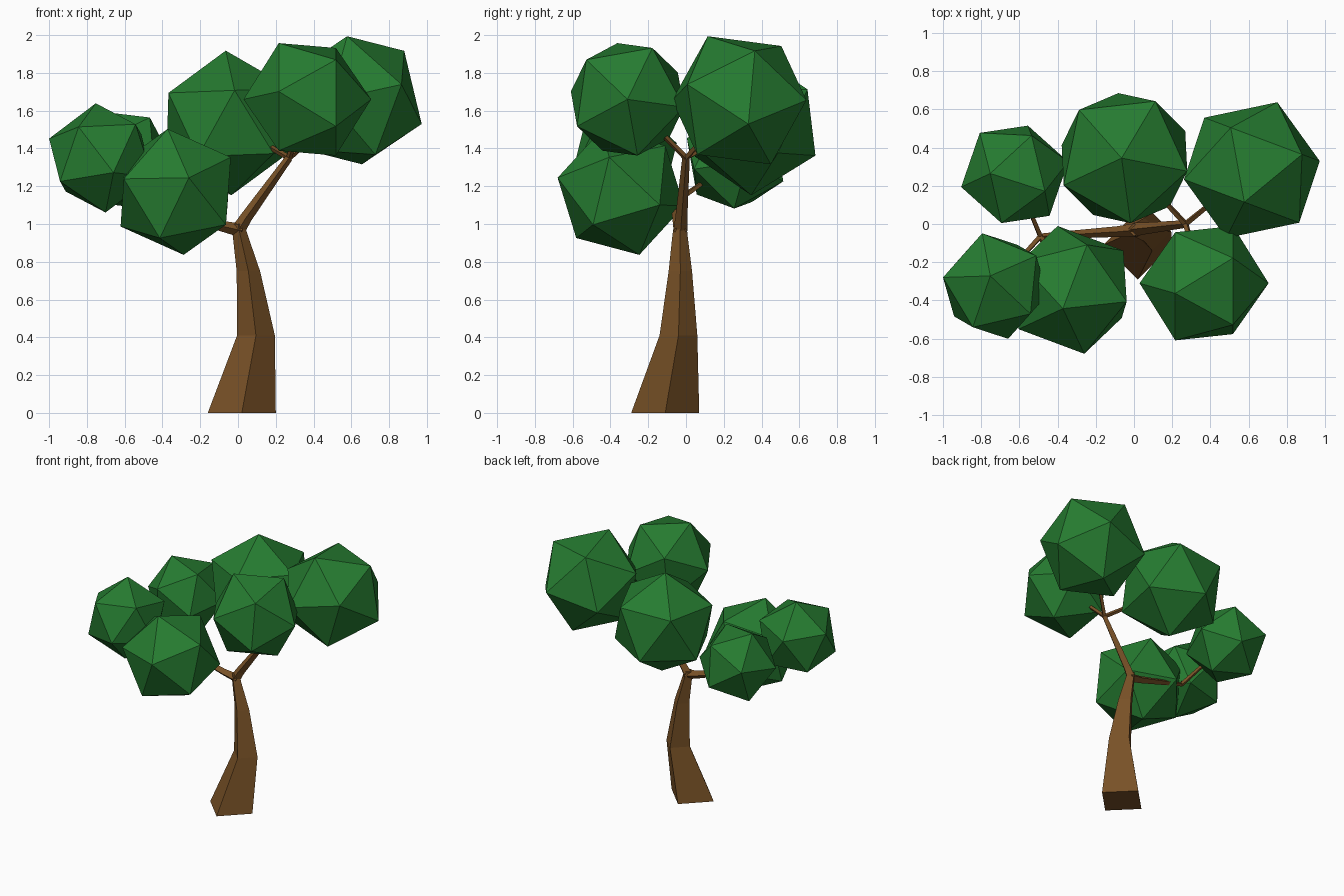
import bpy, bmesh, math
from mathutils import Vector, Matrix

if "Cube" in bpy.data.objects:
    bpy.data.objects.remove(bpy.data.objects["Cube"])


def material(name, rgb):
    m = bpy.data.materials.new(name)
    m.diffuse_color = (*rgb, 1)
    m.use_nodes = True
    m.node_tree.nodes["Principled BSDF"].inputs["Base Color"].default_value = m.diffuse_color
    return m


BARK = material("bark brown", (0.19, 0.083, 0.02))
LEAF = material("leaf green", (0.019, 0.2, 0.03))


def finish(bm, name, mat):
    bmesh.ops.recalc_face_normals(bm, faces=bm.faces)
    me = bpy.data.meshes.new(name)
    bm.to_mesh(me)
    bm.free()
    me.materials.append(mat)
    ob = bpy.data.objects.new(name, me)
    bpy.context.collection.objects.link(ob)
    return ob


def limb(name, points, flat=False):
    """Four-sided tapered limb through (x, y, z, radius) points."""
    bm = bmesh.new()
    pts = [Vector(p[:3]) for p in points]
    rings = []
    for i, p in enumerate(pts):
        t = pts[min(i + 1, len(pts) - 1)] - pts[max(i - 1, 0)]
        t = Vector((0, 0, 1)) if flat else t.normalized()
        side = Vector((1, 0, 0)) if flat else t.cross(Vector((0, 1, 0.01))).normalized()
        other = t.cross(side)
        ring = []
        for k in range(4):
            a = k * math.pi / 2
            ring.append(bm.verts.new(p + points[i][3] * (side * math.cos(a) + other * math.sin(a))))
        rings.append(ring)
    for a, b in zip(rings, rings[1:]):
        for k in range(4):
            bm.faces.new((a[k], a[(k + 1) % 4], b[(k + 1) % 4], b[k]))
    bm.faces.new(rings[0][::-1])
    bm.faces.new(rings[-1])
    return finish(bm, name, BARK)


def frame(d1, d2):
    z = Vector(d1).normalized()
    d2 = Vector(d2)
    x = (d2 - z * d2.dot(z)).normalized()
    return Matrix((x, z.cross(x), z)).transposed()


def clump(name, centre, radius, corner, neighbour):
    """Icosahedron turned so two adjacent corners point in the given directions."""
    bm = bmesh.new()
    bmesh.ops.create_icosphere(bm, subdivisions=1, radius=radius)
    top = max(bm.verts, key=lambda v: v.co.z)
    near = top.link_edges[0].other_vert(top)
    rot = frame(corner, neighbour) @ frame(top.co, near.co).transposed()
    for v in bm.verts:
        v.co = rot @ v.co + Vector(centre)
    return finish(bm, name, LEAF)


# Trunk
limb("trunk", [(0.02, -0.11, 0, 0.18), (0.095, -0.04, 0.41, 0.1),
               (0.055, -0.03, 0.75, 0.062), (0.012, -0.032, 0.94, 0.04),
               (0.0, -0.03, 1.0, 0.033)], flat=True)

# Main branches
left = (-0.49, -0.065, 1.11)
right = (0.27, 0.0, 1.35)
limb("left_branch", [(0.02, -0.03, 0.965, 0.036), (-0.09, -0.04, 0.99, 0.028), (*left, 0.015)])
limb("right_branch", [(0.0, -0.03, 0.965, 0.038), (0.04, -0.025, 1.03, 0.032), (*right, 0.02)])

# Leaf clumps: name, branch node, centre, radius, two adjacent corner directions
a = math.radians(204)
clumps = [
    ("back_left", left, (-0.625, 0.26, 1.34), 0.288, (0.17, -0.095, 0.24), (0.263, 0.07, -0.02)),
    ("front_left", left, (-0.727, -0.325, 1.35), 0.295, (-0.07, 0.285, 0.08), (-0.253, 0.07, 0.1)),
    ("low_front", left, (-0.33, -0.345, 1.17), 0.35, (0.07, -0.335, 0.075), (-0.045, -0.085, 0.33)),
    ("back_middle", right, (-0.05, 0.345, 1.535), 0.383, (-0.015, 0, 0.385),
     (math.cos(a), math.sin(a), 0.5)),
    ("back_right", right, (0.617, 0.282, 1.655), 0.38, (-0.04, -0.17, 0.345), (0.253, 0.07, 0.275)),
    ("front_right", right, (0.367, -0.31, 1.66), 0.338, (1, 0, 0), (0.152, 0.13, 0.268)),
]
for name, node, centre, radius, d1, d2 in clumps:
    clump(name + "_leaves", centre, radius, d1, d2)
    limb(name + "_twig", [(*node, 0.016), (*centre, 0.01)])
